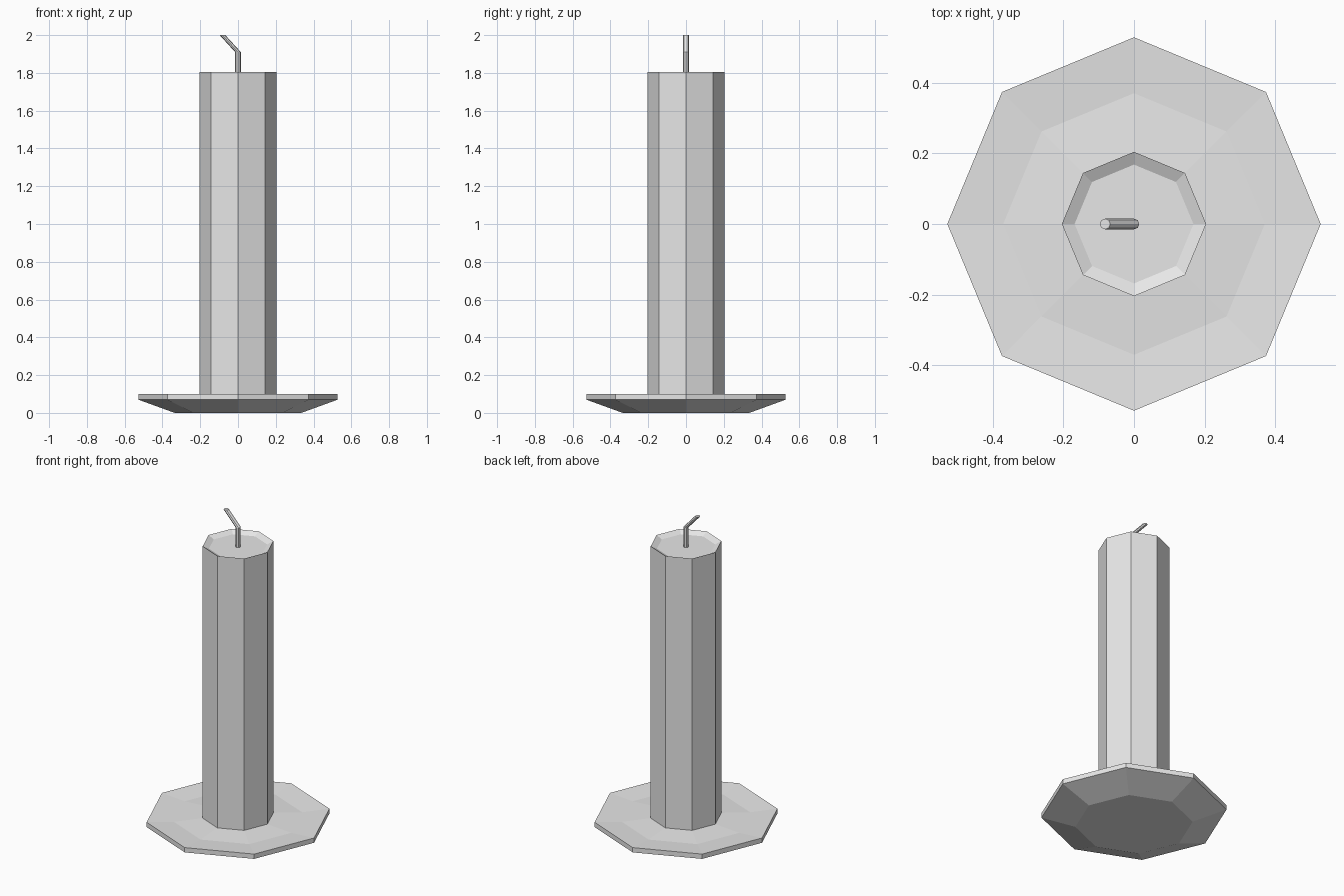
import bpy
import bmesh
import math

if "Cube" in bpy.data.objects:
    bpy.data.objects.remove(bpy.data.objects["Cube"])

SIDES = 8

grey = bpy.data.materials.new("plain_grey")
grey.diffuse_color = (0.8, 0.8, 0.8, 1.0)
grey.use_nodes = True
grey.node_tree.nodes["Principled BSDF"].inputs["Base Color"].default_value = grey.diffuse_color


def stack_rings(name, rings):
    """Flat-faced octagonal solid through horizontal rings (radius, x, z), capped at both ends."""
    bm = bmesh.new()
    loops = []
    for radius, x, z in rings:
        loops.append([bm.verts.new((x + radius * math.cos(i * math.tau / SIDES),
                                    radius * math.sin(i * math.tau / SIDES), z))
                      for i in range(SIDES)])
    for low, high in zip(loops, loops[1:]):
        for i in range(SIDES):
            j = (i + 1) % SIDES
            bm.faces.new((low[i], low[j], high[j], high[i]))
    bm.faces.new(loops[0][::-1])
    bm.faces.new(loops[-1])
    mesh = bpy.data.meshes.new(name)
    bm.to_mesh(mesh)
    bm.free()
    mesh.materials.append(grey)
    obj = bpy.data.objects.new(name, mesh)
    bpy.context.collection.objects.link(obj)
    return obj


# Saucer: sloped underside, thin rim, shallow channel around the candle
stack_rings("saucer", [(0.335, 0, 0), (0.528, 0, 0.07), (0.528, 0, 0.10),
                       (0.37, 0, 0.09), (0.204, 0, 0.10)])

# Candle: straight body with a shallow bevelled hollow on top
stack_rings("candle", [(0.204, 0, 0.10), (0.204, 0, 1.805), (0.168, 0, 1.787)])

# Wick: upright, then bent to the left with a level cut end
stack_rings("wick", [(0.015, 0, 1.78), (0.015, 0, 1.91), (0.015, -0.082, 2.0)])
